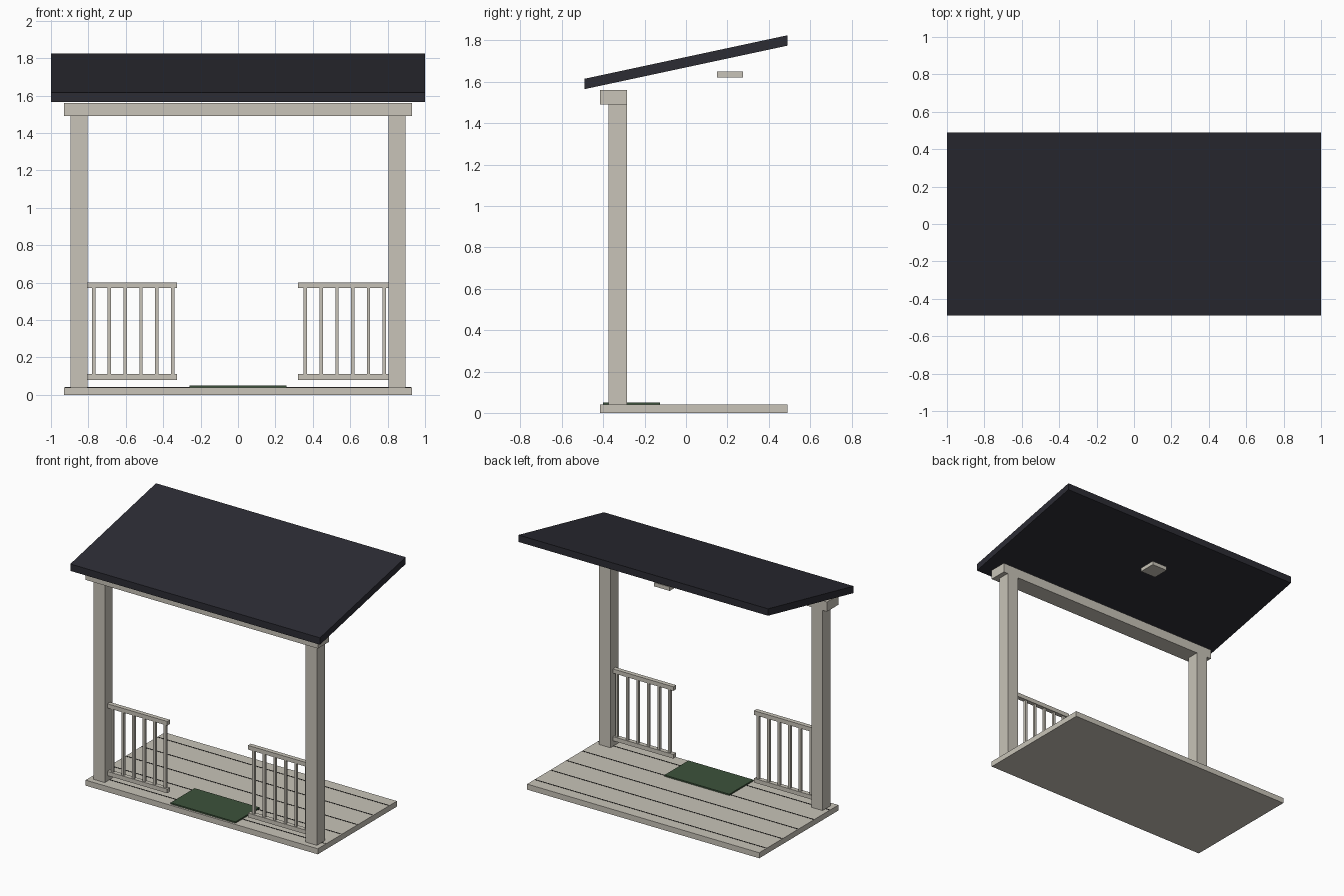
import bpy
import bmesh

if "Cube" in bpy.data.objects:
    bpy.data.objects.remove(bpy.data.objects["Cube"], do_unlink=True)


def material(name, rgb):
    mat = bpy.data.materials.new(name)
    mat.use_nodes = True
    color = (*rgb, 1.0)
    mat.diffuse_color = color
    mat.node_tree.nodes["Principled BSDF"].inputs["Base Color"].default_value = color
    return mat


painted_wood = material("warm grey paint", (0.58, 0.55, 0.48))
roofing = material("charcoal roofing", (0.025, 0.025, 0.034))
mat_green = material("dark green fabric", (0.046, 0.085, 0.043))
gap_dark = material("dark board gap", (0.012, 0.012, 0.012))


def box(name, x, y, z, mat, rise=0.0):
    """Box from (min, max) ranges; rise lifts the back edge into a slope."""
    bm = bmesh.new()
    bmesh.ops.create_cube(bm, size=1)
    for v in bm.verts:
        back = v.co.y > 0
        v.co = [r[0] if c < 0 else r[1] for c, r in zip(v.co, (x, y, z))]
        if back:
            v.co.z += rise
    mesh = bpy.data.meshes.new(name)
    bm.to_mesh(mesh)
    bm.free()
    mesh.materials.append(mat)
    obj = bpy.data.objects.new(name, mesh)
    bpy.context.collection.objects.link(obj)
    return obj


def around(center, size):
    return (center - size / 2, center + size / 2)


# Deck with thin dark gaps between the boards
deck_top = 0.04
box("deck", (-0.93, 0.93), (-0.415, 0.49), (0, deck_top), painted_wood)
for i in range(5):
    box(f"board_gap_{i + 1}", (-0.925, 0.925), around(-0.32 + i * 0.181, 0.007),
        (deck_top - 0.002, deck_top + 0.0015), gap_dark)

# Door mat
box("door_mat", (-0.26, 0.26), (-0.4, -0.125), (deck_top, 0.05), mat_green)

# Posts and the beam across them
post_y = -0.33
for side, sign in (("left", 1), ("right", -1)):
    box(f"{side}_post", around(sign * 0.85, 0.09), around(post_y, 0.09),
        (deck_top, 1.49), painted_wood)
box("front_beam", (-0.93, 0.93), (-0.415, -0.285), (1.49, 1.56), painted_wood)

# Railings: two rails with six balusters each
for side, start in (("left", 0.322), ("right", -0.81)):
    span = (start, start + 0.485)
    for level, z in (("bottom", 0.08), ("top", 0.57)):
        box(f"{side}_{level}_rail", span, around(post_y, 0.032),
            (z, z + 0.03), painted_wood)
    for i in range(6):
        box(f"{side}_baluster_{i + 1}", around(start + 0.038 + i * 0.0845, 0.018),
            around(post_y, 0.018), (0.11, 0.57), painted_wood)

# Sloping roof and the ceiling lamp below it
box("roof", (-1, 1), (-0.49, 0.49), (1.565, 1.615), roofing, rise=0.21)
box("ceiling_lamp", around(0, 0.125), around(0.213, 0.125), (1.622, 1.65), painted_wood)
